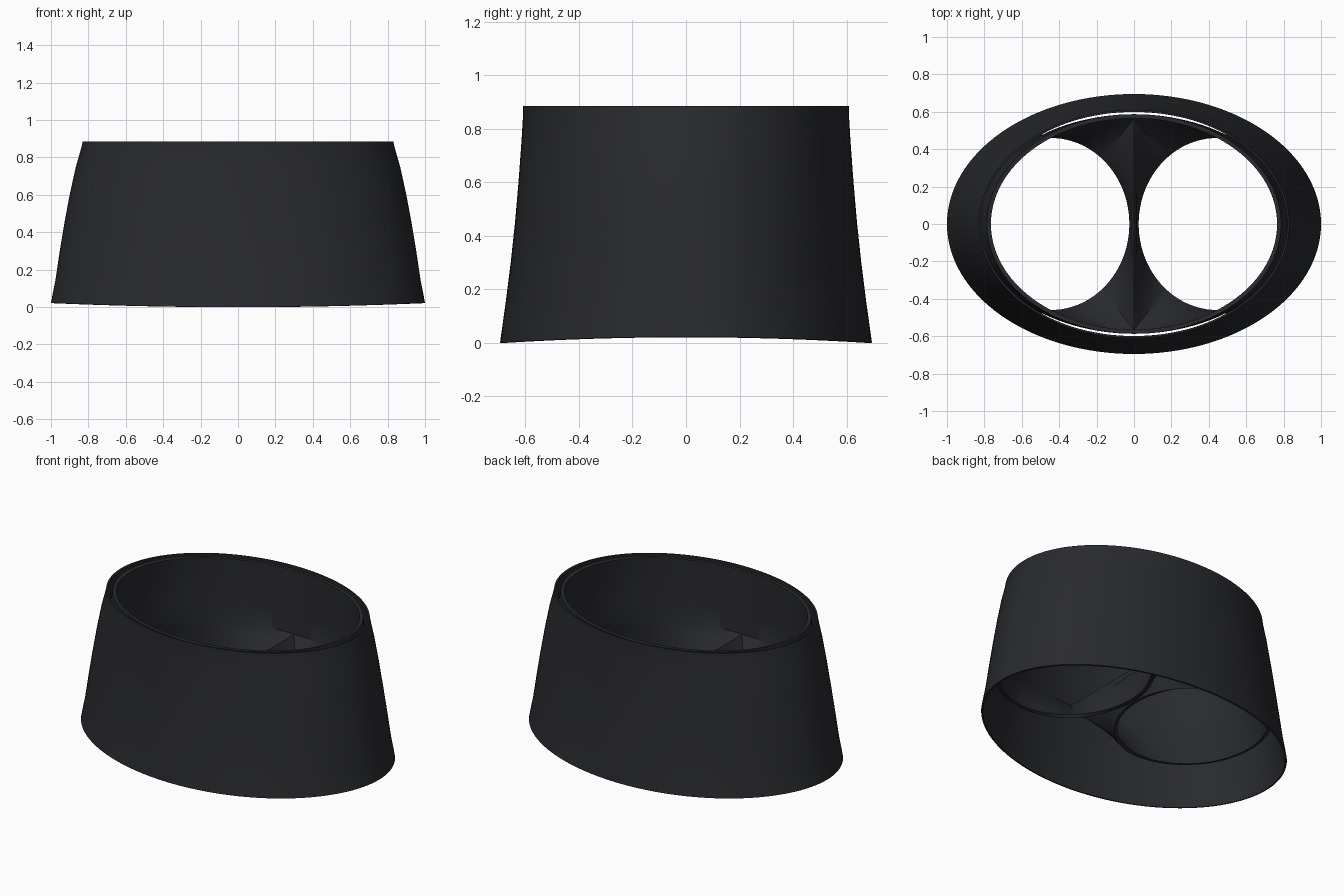
import bpy, bmesh, math

if "Cube" in bpy.data.objects:
    bpy.data.objects.remove(bpy.data.objects["Cube"])

N = 128
mat = bpy.data.materials.new("dark_plastic")
mat.diffuse_color = (0.022, 0.023, 0.027, 1)
mat.use_nodes = True
mat.node_tree.nodes["Principled BSDF"].inputs["Base Color"].default_value = mat.diffuse_color


def ellipse(a, b, z):
    return [(a * math.cos(2 * math.pi * i / N), b * math.sin(2 * math.pi * i / N), z) for i in range(N)]


def loft(bm, rings, flip=False):
    rows = [[bm.verts.new(p) for p in r] for r in rings]
    for lo, hi in zip(rows, rows[1:]):
        n = len(lo)
        for i in range(n):
            j = (i + 1) % n
            f = [lo[i], lo[j], hi[j], hi[i]]
            bm.faces.new(f[::-1] if flip else f)


def finish(bm, name, thickness, offset):
    bmesh.ops.remove_doubles(bm, verts=bm.verts, dist=1e-5)
    me = bpy.data.meshes.new(name)
    bm.to_mesh(me)
    bm.free()
    me.materials.append(mat)
    ob = bpy.data.objects.new(name, me)
    bpy.context.collection.objects.link(ob)
    m = ob.modifiers.new("wall", 'SOLIDIFY')
    m.thickness, m.offset = thickness, offset
    bpy.ops.object.select_all(action='DESELECT')
    ob.select_set(True)
    bpy.context.view_layer.objects.active = ob
    bpy.ops.object.modifier_apply(modifier=m.name)
    bpy.ops.object.shade_smooth_by_angle(angle=math.radians(35))
    return ob


# Outer shell: tapered oval tube with a gently arched bottom edge
bm = bmesh.new()
profile = [(1.0, .695, 0), (.975, .674, .15), (.953, .655, .3), (.928, .639, .45),
           (.9, .626, .6), (.867, .615, .75), (.838, .609, .85), (.83, .61, .885)]
rings = [ellipse(*p) for p in profile]
rings[0] = [(x, y, .022 * x * x) for x, y, z in rings[0]]
loft(bm, rings)
finish(bm, "outer_shell", .01, -1)

# Inner cup: oval wall that splits into two round openings along a centre ridge
bm = bmesh.new()
RIDGE, HOLE, B = .47, .25, .565
loft(bm, [ellipse(.82, B, RIDGE), ellipse(.81, B, .6), ellipse(.79, B, .75), ellipse(.765, B, .878)])

half = N // 2
cx, rx, ry = .445, .42, .46
outline = [(.82 * math.cos(t), B * math.sin(t))
           for t in (-math.pi / 2 + math.pi * i / half for i in range(half + 1))]
outline += [(0, B - 2 * B * i / half) for i in range(1, half)]
hole = []
for x, y in outline:
    t = math.atan2(y / ry, (x - cx) / rx)
    hole.append((cx + rx * math.cos(t), ry * math.sin(t)))
STEPS = 5
for side in (1, -1):
    rings = []
    for k in range(STEPS + 1):
        s = k / STEPS
        z = HOLE + (RIDGE - HOLE) * s
        rings.append([(side * (h[0] + (o[0] - h[0]) * s), h[1] + (o[1] - h[1]) * s, z)
                      for h, o in zip(hole, outline)])
    loft(bm, rings, flip=side < 0)
finish(bm, "inner_cup", .022, 1)
